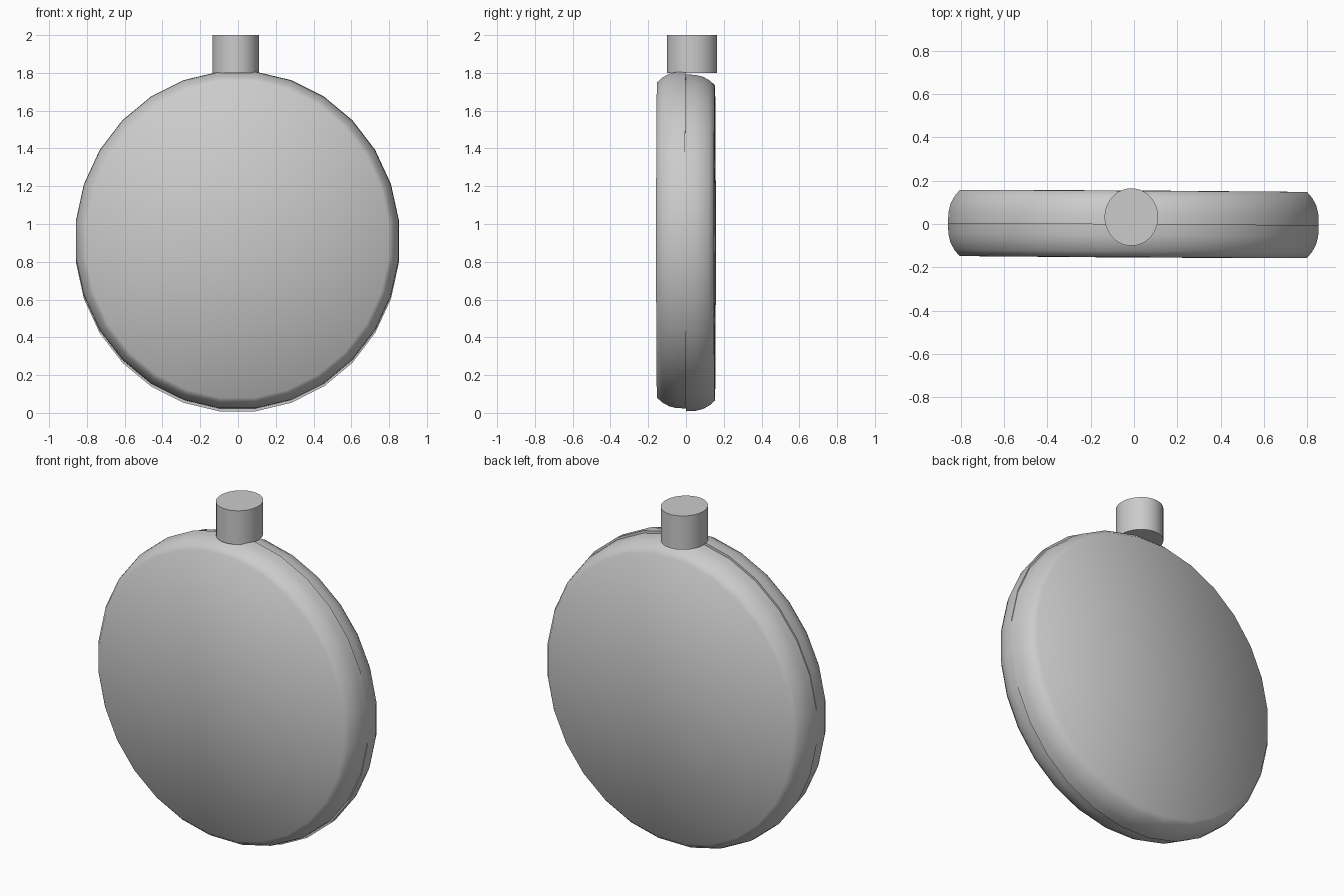
import bpy, bmesh, math
from mathutils import Matrix

cube = bpy.data.objects.get("Cube")
if cube:
    bpy.data.objects.remove(cube, do_unlink=True)

grey = bpy.data.materials.new("plain grey")
grey.use_nodes = True
grey.diffuse_color = (0.6, 0.6, 0.6, 1)
grey.node_tree.nodes["Principled BSDF"].inputs["Base Color"].default_value = (0.6, 0.6, 0.6, 1)


def lathe(name, profile, sides, matrix, sharp_angle):
    """Spin a (radius, height) profile about local z; the ends close to the axis."""
    bm = bmesh.new()
    rings = []
    for r, h in profile:
        if r == 0:
            rings.append([bm.verts.new((0, 0, h))] * sides)
        else:
            angles = [math.tau * (i + 0.5) / sides for i in range(sides)]
            rings.append([bm.verts.new((r * math.sin(a), r * math.cos(a), h)) for a in angles])
    for low, high in zip(rings, rings[1:]):
        for i in range(sides):
            j = (i + 1) % sides
            corners = dict.fromkeys((low[i], low[j], high[j], high[i]))
            bm.faces.new(list(corners))
    bm.transform(matrix)
    bmesh.ops.recalc_face_normals(bm, faces=bm.faces)
    mesh = bpy.data.meshes.new(name)
    bm.to_mesh(mesh)
    bm.free()
    mesh.materials.append(grey)
    obj = bpy.data.objects.new(name, mesh)
    bpy.context.collection.objects.link(obj)
    bpy.ops.object.select_all(action='DESELECT')
    obj.select_set(True)
    bpy.context.view_layer.objects.active = obj
    bpy.ops.object.shade_smooth_by_angle(angle=math.radians(sharp_angle))
    return obj


# Two rounded shells meet at the seam, slightly out of line with each other
shell = [(0, 0), (0.897, 0), (0.895, 0.05), (0.885, 0.09), (0.865, 0.125),
         (0.84, 0.153), (0, 0.155)]
for name, side, z in (("front_shell", 1, 0.915), ("back_shell", -1, 0.9)):
    place = (Matrix.Translation((-0.003, 0, z))
             @ Matrix.Rotation(math.radians(-0.35), 4, 'Z')
             @ Matrix.Diagonal((0.96, 1, 1, 1))
             @ Matrix.Rotation(math.radians(90 * side), 4, 'X'))
    lathe(name, shell, 28, place, 60)

# Short round stem on top
stem = [(0, 0), (1, 0), (1, 0.2), (0, 0.2)]
lathe("stem", stem, 32,
      Matrix.Translation((-0.012, 0.032, 1.8)) @ Matrix.Diagonal((0.124, 0.133, 1, 1)), 40)
